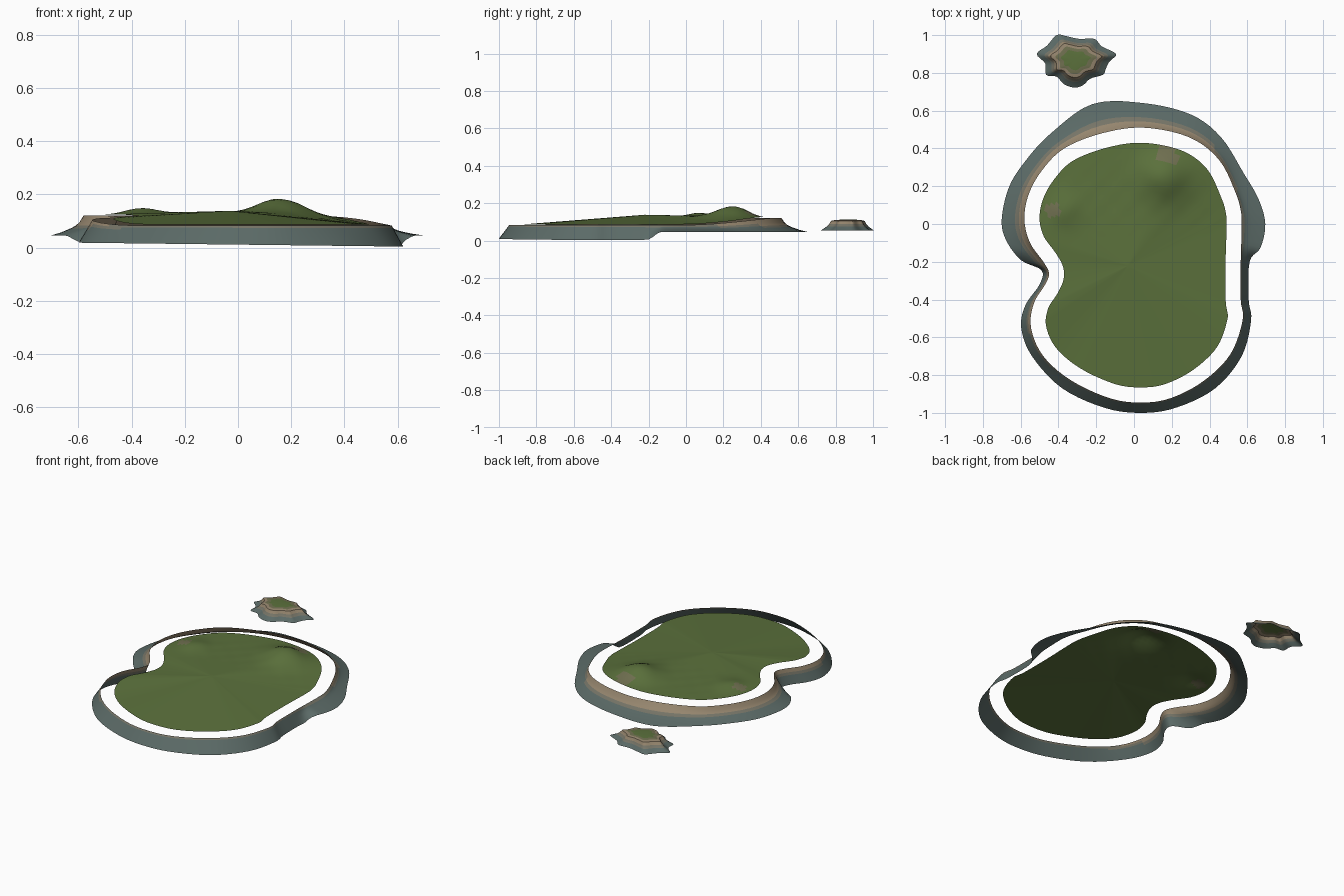
import bpy, bmesh, math
from mathutils import Vector

if "Cube" in bpy.data.objects:
    bpy.data.objects.remove(bpy.data.objects["Cube"])


def material(name, r, g, b):
    m = bpy.data.materials.new(name)
    m.diffuse_color = (r, g, b, 1)
    m.use_nodes = True
    m.node_tree.nodes["Principled BSDF"].inputs["Base Color"].default_value = m.diffuse_color
    return m


GRASS = material("grass", .105, .165, .045)
DRY = material("dry_grass", .16, .16, .08)
SAND = material("sandstone", .30, .235, .155)
MID = material("weathered_rock", .18, .175, .135)
ROCK = material("wet_rock", .105, .145, .135)
MATS = [GRASS, DRY, SAND, MID, ROCK]


def ramp(v, a, b):
    t = min(1, max(0, (v - a) / (b - a)))
    return t * t * (3 - 2 * t)


def smooth_loop(pts, n=5):
    """Closed Catmull-Rom through the points (any dimension)."""
    out, k = [], len(pts)
    for i in range(k):
        a, b, c, d = (Vector(pts[(i + j) % k]) for j in (-1, 0, 1, 2))
        for s in range(n):
            t = s / n
            out.append(.5 * (2 * b + (c - a) * t + (2 * a - 5 * b + 4 * c - d) * t * t
                             + (3 * b - a - 3 * c + d) * t ** 3))
    return out


def loft(name, rings, pick, center=None):
    """Skin clockwise rings from the inside out; pick(ring, middle) gives the material."""
    bm = bmesh.new()
    vs = [[bm.verts.new(p) for p in r] for r in rings]
    n = len(vs[0])
    if center:
        c = bm.verts.new(center)
        for i in range(n):
            bm.faces.new((c, vs[0][(i + 1) % n], vs[0][i]))
    for k, (a, b) in enumerate(zip(vs, vs[1:])):
        for i in range(n):
            j = (i + 1) % n
            f = bm.faces.new((a[i], a[j], b[j], b[i]))
            f.material_index = MATS.index(pick(k, f.calc_center_median()))
    me = bpy.data.meshes.new(name)
    bm.to_mesh(me)
    bm.free()
    for m in MATS:
        me.materials.append(m)
    ob = bpy.data.objects.new(name, me)
    bpy.context.collection.objects.link(ob)
    bpy.context.view_layer.objects.active = ob
    bpy.ops.object.select_all(action='DESELECT')
    ob.select_set(True)
    bpy.ops.object.shade_smooth_by_angle(angle=math.radians(40))
    return ob


# Shoreline: cliff top x, y and cliff foot x, y, clockwise from the back
shore = smooth_loop([
    (.05, .51, .05, .64), (.29, .46, .30, .58), (.45, .34, .46, .46), (.54, .16, .58, .27),
    (.567, .06, .66, .13), (.57, 0, .695, 0), (.568, -.10, .67, -.125), (.565, -.20, .612, -.20),
    (.565, -.40, .607, -.40), (.575, -.51, .62, -.51), (.51, -.69, .57, -.70),
    (.37, -.83, .43, -.87), (.20, -.92, .23, -.97), (.05, -.945, .05, -1),
    (-.12, -.925, -.15, -.975), (-.33, -.83, -.38, -.87), (-.48, -.70, -.54, -.70),
    (-.545, -.55, -.597, -.55), (-.53, -.42, -.575, -.43), (-.47, -.32, -.50, -.32),
    (-.45, -.26, -.49, -.245), (-.48, -.20, -.60, -.19), (-.55, -.10, -.68, -.08),
    (-.58, .02, -.70, .03), (-.56, .15, -.66, .20), (-.49, .28, -.57, .34),
    (-.37, .40, -.44, .48), (-.17, .48, -.22, .635)])


def top_z(x, y):
    return .083 + .038 * ramp(y - .8 * x, -.5, .3)


def foot_z(x, y):
    low = .011 - .012 * x
    return low + (.046 - low) * ramp(y, -.21, -.13)


# Cliff skirt: concave at the back, straight at the front
steps = [0, .12, .25, .42, .7, 1]
bowl = [0, .32, .52, .66, .85, 1]
cliff = []
for t, c in zip(steps, bowl):
    ring = []
    for p in shore:
        za, zb = top_z(p[0], p[1]), foot_z(p[2], p[3])
        k = ramp(p[3], -.25, -.1)
        ring.append((p[0] + (p[2] - p[0]) * t, p[1] + (p[3] - p[1]) * t,
                     za + (zb - za) * (t + (c - t) * k)))
    cliff.append(ring)


def cliff_mat(k, m):
    if m.z > .083:
        return SAND
    return MID if m.z > .072 else ROCK


loft("cliff", cliff, cliff_mat)

# Grass plateau: shore line moved inward, cone to a high centre, two hills at the back
N = len(shore)
edge = []
for i, p in enumerate(shore):
    a, b = shore[i - 1], shore[(i + 1) % N]
    t = Vector((b[0] - a[0], b[1] - a[1])).normalized()
    edge.append((p[0] + .08 * t.y, p[1] - .08 * t.x, top_z(p[0], p[1]) + .004))
CX, CY, CZ = -.03, -.22, .138


def hill(x, y, hx, hy, h, s):
    return h * math.exp(-((x - hx) ** 2 + (y - hy) ** 2) / (2 * s * s))


def ground(e, s):
    x, y = CX + (e[0] - CX) * s, CY + (e[1] - CY) * s
    z = CZ + (e[2] - CZ) * s
    fade = 1 - s ** 10
    z += (hill(x, y, .16, .26, .06, .085) + hill(x, y, -.37, .08, .022, .06)) * fade
    z += .0012 * math.sin(45 * x) * math.sin(45 * y) * ramp(y, -.1, .1) * fade
    return (x, y, z)


def ground_mat(k, m):
    near = min(math.hypot(m.x - .18, m.y - .37) / .055, math.hypot(m.x + .43, m.y - .07) / .04)
    return DRY if near < 1 else GRASS


R = 24
loft("grass_plateau", [[ground(e, k / R) for e in edge] for k in range(1, R + 1)],
     ground_mat, (CX, CY, CZ))

# Small islet behind the island
islet = smooth_loop([
    (-.515, .90), (-.46, .945), (-.41, 1), (-.36, .995), (-.29, .98), (-.21, .98),
    (-.17, .94), (-.095, .90), (-.13, .86), (-.15, .82), (-.165, .79), (-.23, .77),
    (-.27, .735), (-.315, .722), (-.37, .74), (-.41, .78), (-.465, .79), (-.47, .85)], 4)
IX, IY = -.31, .87


def islet_ring(s, z):
    return [(IX + (p[0] - IX) * s, IY + (p[1] - IY) * s, z) for p in islet]


loft("islet", [islet_ring(s, z) for s, z in
               [(.2, .112), (.38, .111), (.52, .109), (.64, .105), (.71, .088), (.8, .074), (1, .055)]],
     lambda k, m: [GRASS, DRY, SAND, SAND, MID, ROCK][k], (IX, IY, .112))
